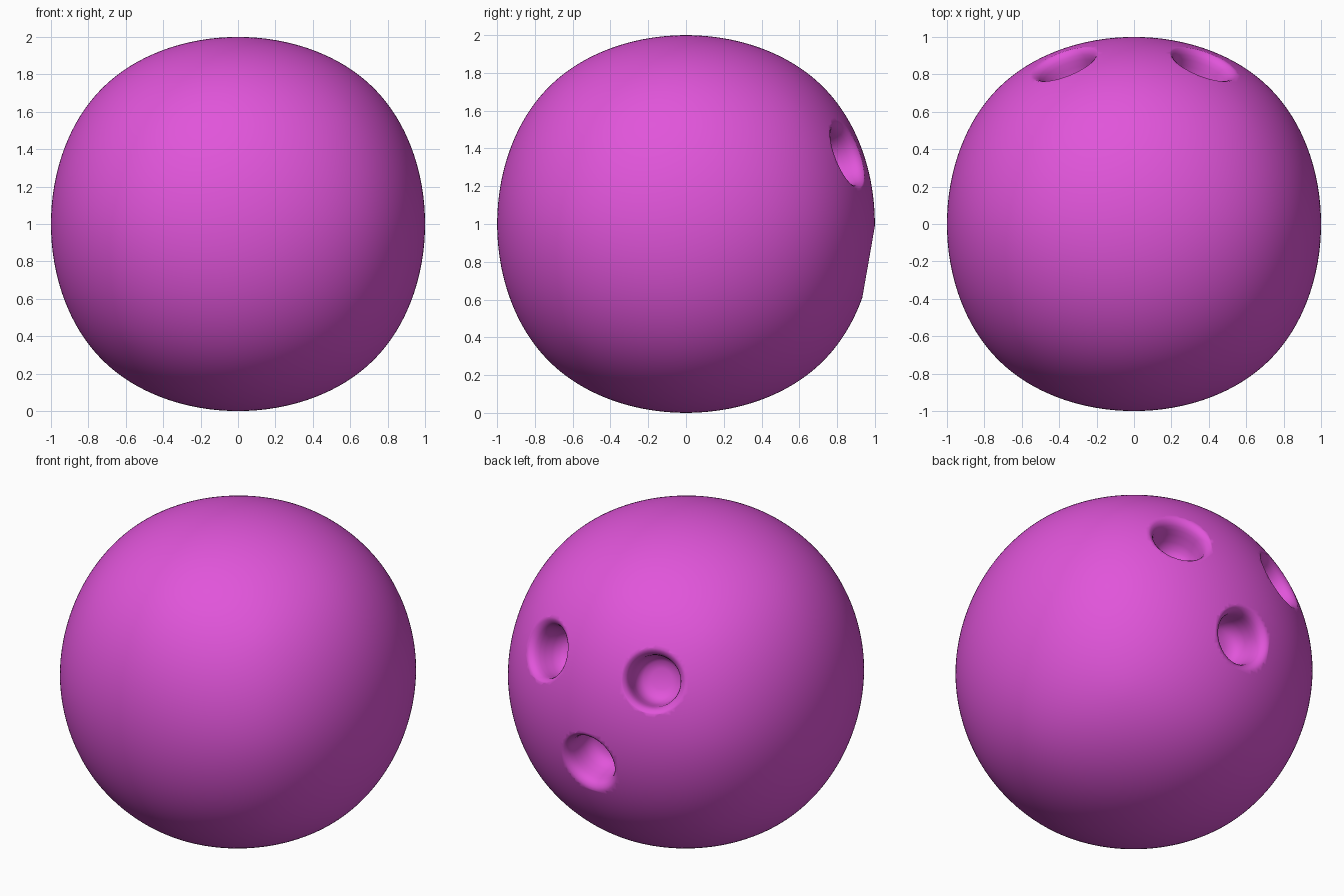
import bpy, bmesh, math
from mathutils import Vector

if "Cube" in bpy.data.objects:
    bpy.data.objects.remove(bpy.data.objects["Cube"])

# Ball: a cube rounded by subdivision (keeps the slightly boxy shape)
bpy.ops.mesh.primitive_cube_add(size=2 / 0.8395, location=(0, 0, 0))
ball = bpy.context.object
ball.name = "ball"
sub = ball.modifiers.new("round", 'SUBSURF')
sub.levels = sub.render_levels = 6
bpy.ops.object.modifier_apply(modifier=sub.name)

# Hole cutter profile (radius, height): cup floor, wall, flared soft lip
PROFILE = [(0, -.25), (.06, -.248), (.105, -.235), (.132, -.205), (.143, -.16),
           (.147, -.11), (.15, -.075), (.156, -.05), (.166, -.033),
           (.18, -.022), (.198, -.014), (.225, -.004), (.26, .06), (0, .06)]


def hole_cutter(name, pos, axis, sides=48):
    bm = bmesh.new()
    verts = [bm.verts.new((r, 0, h)) for r, h in PROFILE]
    edges = [bm.edges.new(p) for p in zip(verts, verts[1:])]
    bmesh.ops.spin(bm, geom=verts + edges, cent=(0, 0, 0), axis=(0, 0, 1),
                   angle=2 * math.pi, steps=sides)
    bmesh.ops.remove_doubles(bm, verts=bm.verts, dist=1e-5)
    bmesh.ops.recalc_face_normals(bm, faces=bm.faces)
    me = bpy.data.meshes.new(name)
    bm.to_mesh(me)
    bm.free()
    ob = bpy.data.objects.new(name, me)
    bpy.context.collection.objects.link(ob)
    ob.location = pos
    ob.rotation_mode = 'QUATERNION'
    ob.rotation_quaternion = axis.to_track_quat('Z', 'Y')
    ob.hide_render = True
    return ob


# Three finger holes on the back (x, z relative to the ball centre)
spots = []
for x, z in [(-.375, .37), (.375, .37), (0, -.2)]:
    hit, pos, normal, _ = ball.ray_cast(Vector((x, 3, z)), Vector((0, -1, 0)))
    spots.append((pos.copy(), (normal + pos.normalized()).normalized()))

bpy.context.view_layer.objects.active = ball
for i, (pos, axis) in enumerate(spots):
    cutter = hole_cutter(f"hole_cutter_{i + 1}", pos, axis)
    bpy.context.view_layer.update()
    mod = ball.modifiers.new("hole", 'BOOLEAN')
    mod.operation = 'DIFFERENCE'
    mod.solver = 'EXACT'
    mod.object = cutter
    bpy.ops.object.modifier_apply(modifier=mod.name)
    bpy.data.objects.remove(cutter)

# Stand on the ground, centred
ys = [v.co.y for v in ball.data.vertices]
shift = Vector((0, -(min(ys) + max(ys)) / 2, 1))
for v in ball.data.vertices:
    v.co += shift

# Smooth shading and magenta material
bpy.ops.object.select_all(action='DESELECT')
ball.select_set(True)
bpy.ops.object.shade_smooth_by_angle(angle=math.radians(40))
mat = bpy.data.materials.new("magenta")
mat.diffuse_color = (0.75, 0.09, 0.70, 1)
mat.use_nodes = True
mat.node_tree.nodes["Principled BSDF"].inputs["Base Color"].default_value = mat.diffuse_color
ball.data.materials.clear()
ball.data.materials.append(mat)
